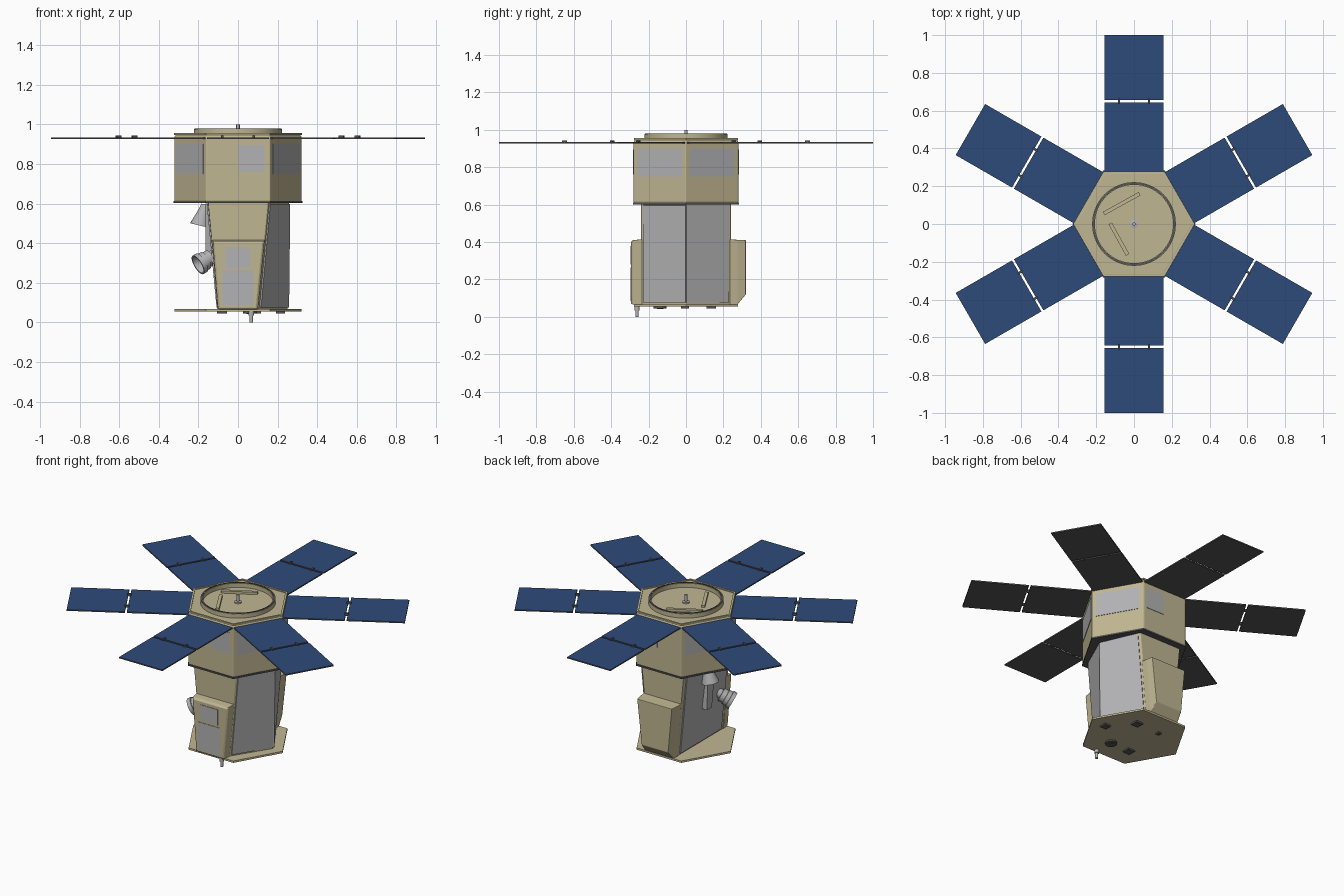
import bpy, bmesh
from math import radians, cos, sin, pi
from mathutils import Vector, Matrix

if "Cube" in bpy.data.objects:
    bpy.data.objects.remove(bpy.data.objects["Cube"])


def material(name, rgb):
    m = bpy.data.materials.new(name)
    m.diffuse_color = (*rgb, 1)
    m.use_nodes = True
    m.node_tree.nodes["Principled BSDF"].inputs["Base Color"].default_value = m.diffuse_color
    return m


FOIL = material("foil_tan", (0.53, 0.47, 0.29))
BLUE = material("cell_blue", (0.027, 0.068, 0.195))
DARK = material("dark_grey", (0.09, 0.09, 0.09))
SILVER = material("silver_grey", (0.45, 0.45, 0.46))


def finish(name, bm, mats, bevel=0, smooth=False):
    bmesh.ops.recalc_face_normals(bm, faces=bm.faces)
    me = bpy.data.meshes.new(name)
    bm.to_mesh(me)
    bm.free()
    ob = bpy.data.objects.new(name, me)
    bpy.context.collection.objects.link(ob)
    for m in mats:
        me.materials.append(m)
    if bevel:
        b = ob.modifiers.new("bevel", 'BEVEL')
        b.width, b.segments = bevel, 2
    if smooth:
        bpy.context.view_layer.objects.active = ob
        ob.select_set(True)
        bpy.ops.object.shade_smooth_by_angle(angle=radians(35))
        ob.select_set(False)
    return ob


def loft(name, rings, mat, bevel=0, smooth=False, closed=False):
    """Skin between rings of points; capped unless closed on itself."""
    bm = bmesh.new()
    vs = [[bm.verts.new(p) for p in r] for r in rings]
    n = len(vs[0])
    pairs = list(zip(vs, vs[1:])) + ([(vs[-1], vs[0])] if closed else [])
    for a, b in pairs:
        for i in range(n):
            bm.faces.new((a[i], a[(i + 1) % n], b[(i + 1) % n], b[i]))
    if not closed:
        bm.faces.new(vs[0])
        bm.faces.new(vs[-1])
    return finish(name, bm, [mat], bevel, smooth)


def circle(r, z, n=32):
    return [Vector((r * cos(2 * pi * i / n), r * sin(2 * pi * i / n), z)) for i in range(n)]


def box(name, lo, hi, mat, turn=0.0, top_mat=None, pivot=(0, 0, 0)):
    """Box between two corners, turned about the vertical axis at the pivot."""
    lo, hi = Vector(lo), Vector(hi)
    bm = bmesh.new()
    bmesh.ops.create_cube(bm, size=1)
    for v in bm.verts:
        v.co = Vector(v.co[i] * (hi - lo)[i] + (hi + lo)[i] / 2 for i in range(3))
    if top_mat:
        max(bm.faces, key=lambda f: f.calc_center_median().z).material_index = 1
    bmesh.ops.rotate(bm, verts=bm.verts, matrix=Matrix.Rotation(radians(turn), 3, 'Z'))
    bmesh.ops.translate(bm, verts=bm.verts, vec=pivot)
    return finish(name, bm, [mat] + ([top_mat] if top_mat else []))


def tube(name, a, b, profile, mat):
    """Revolved profile of (radius, distance) along the axis a to b."""
    a, b = Vector(a), Vector(b)
    q = (b - a).to_track_quat('Z', 'Y')
    return loft(name, [[a + q @ p for p in circle(r, d, 24)] for r, d in profile], mat, smooth=True)


# Hexagonal upper body, its lower collar and top rim
loft("upper_body", [circle(0.323, 0.61, 6), circle(0.323, 0.937, 6), circle(0.312, 0.95, 6)],
     FOIL, 0.006)
loft("upper_collar", [circle(0.326, 0.602, 6), circle(0.326, 0.612, 6)], DARK)
loft("top_rim", [circle(0.322, 0.945, 6), circle(0.322, 0.955, 6),
                 circle(0.308, 0.955, 6), circle(0.308, 0.945, 6)], FOIL, closed=True)

# Radiator windows set on the upper body faces
for k in range(6):
    ang = -90 + 60 * k
    if ang in (-90, 90):
        s = (0.005, 0.135) if ang < 0 else (-0.14, -0.01)
        z = (0.76, 0.895)
    else:
        s, z = (-0.137, 0.137), (0.75, 0.9)
    box(f"radiator_window_{k}", (0.275, s[0], z[0]), (0.2825, s[1], z[1]), SILVER, ang)

# Six two-leaf solar wings with hinges
for k in range(6):
    ang = 30 + 60 * k
    for part, r0, r1 in (("inner", 0.27, 0.644), ("outer", 0.656, 1.0)):
        box(f"solar_{part}_{k}", (r0, -0.156, 0.926), (r1, 0.156, 0.934), DARK, ang, BLUE)
    for s in (-0.08, 0.08):
        box(f"hinge_{k}_{s}", (0.636, s - 0.006, 0.928), (0.664, s + 0.006, 0.943), DARK, ang)

# Top ring, bars and mast
loft("top_ring", [circle(0.222, 0.945, 64), circle(0.222, 0.977, 64),
                  circle(0.207, 0.977, 64), circle(0.207, 0.945, 64)], FOIL, smooth=True, closed=True)
loft("ring_edge", [circle(0.219, 0.976, 64), circle(0.219, 0.98, 64),
                   circle(0.21, 0.98, 64), circle(0.21, 0.976, 64)], DARK, smooth=True, closed=True)
box("top_bar_a", (-0.108, -0.01, 0.945), (0.108, 0.01, 0.965), FOIL, 29, pivot=(-0.065, 0.108, 0))
box("top_bar_b", (-0.095, -0.01, 0.945), (0.095, 0.01, 0.965), FOIL, -61, pivot=(-0.08, -0.08, 0))
tube("top_mast", (0, 0, 0.945), (0, 0, 1),
     [(0.022, 0), (0.022, 0.012), (0.009, 0.014), (0.009, 0.055)], SILVER)

# Five-sided tapered lower body
def outline(w, tip, z):
    return [Vector(p + (z,)) for p in ((-w, -0.24), (w, -0.24), (tip, 0), (w, 0.24), (-w, 0.24))]


low, high = outline(0.1, 0.252, 0.06), outline(0.152, 0.258, 0.608)
loft("lower_body", [low, high], FOIL, 0.004)

# Grey covers on the two right faces and the flat left face
for name, i in (("front_right_cover", 1), ("back_right_cover", 2), ("left_cover", 4)):
    j = (i + 1) % 5
    near = 0.06 if i != 2 else 0.0
    far = 0.94 if i != 1 else 1.0
    at = lambda s, t: low[i].lerp(low[j], s).lerp(high[i].lerp(high[j], s), t)
    quad = [at(near, 0.03), at(far, 0.03), at(far, 0.98), at(near, 0.98)]
    nrm = (quad[1] - quad[0]).cross(quad[3] - quad[0]).normalized()
    loft(name, [[p - nrm * 0.01 for p in quad], [p + nrm * 0.007 for p in quad]], SILVER)

# Equipment boxes on the front and back faces
def section(y, top, bottom, inset=0.0):
    return [Vector(p) for p in ((-0.132 + inset, y, top), (0.138 - inset, y, top),
                                (0.105 - inset, y, bottom), (-0.105 + inset, y, bottom))]


loft("front_box", [section(-0.235, 0.415, 0.066), section(-0.285, 0.41, 0.066, 0.005),
                   section(-0.294, 0.4, 0.072, 0.015)], FOIL, 0.003)
loft("back_box", [section(0.235, 0.415, 0.066), section(0.275, 0.412, 0.066, 0.003),
                  section(0.32, 0.41, 0.12, 0.01)], FOIL, 0.003)
box("front_window_upper", (-0.062, -0.297, 0.28), (0.062, -0.29, 0.38), SILVER)
box("front_window_lower", (-0.078, -0.297, 0.085), (0.078, -0.29, 0.265), SILVER)

# Base plate with fittings underneath
loft("base_plate", [circle(0.321, 0.055, 6), circle(0.321, 0.067, 6)], FOIL)
for n, (x, y, s) in enumerate(((0.09, 0.135, 0.025), (-0.08, -0.143, 0.025),
                               (0.215, -0.005, 0.022), (-0.08, 0.13, 0.012))):
    box(f"base_patch_{n}", (x - s, y - s, 0.045), (x + s, y + s, 0.058), DARK)
tube("base_nozzle", (0.06, -0.138, 0.058), (0.06, -0.138, 0),
     [(0.035, 0), (0.035, 0.013), (0.018, 0.013), (0.018, 0.017)], DARK)
tube("base_antenna", (0.067, -0.262, 0.06), (0.067, -0.262, 0),
     [(0.014, 0), (0.014, 0.025), (0.009, 0.026), (0.009, 0.06)], SILVER)

# Star sensor with stepped baffle, on the left face
a, b = Vector((-0.11, -0.15, 0.345)), Vector((-0.21, -0.195, 0.285))
tube("star_sensor", a, b,
     [(0.03, 0), (0.03, 0.035), (0.042, 0.037), (0.042, 0.065), (0.048, 0.067),
      (0.048, 0.09), (0.054, 0.092), (0.054, 0.115), (0.046, 0.115), (0.03, 0.06)], SILVER)

# Left bracket and flared horn
loft("left_bracket", [[Vector((x, -0.03, 0.3)), Vector((x, 0.02, 0.3)),
                       Vector((x, 0.01, 0.6)), Vector((x, -0.07, 0.6))] for x in (-0.12, -0.165)], SILVER)
tube("left_horn", (-0.165, 0.02, 0.595), (-0.19, 0.02, 0.49),
     [(0.02, 0), (0.03, 0.04), (0.05, 0.1), (0.052, 0.11), (0.046, 0.11), (0.025, 0.05)], SILVER)
